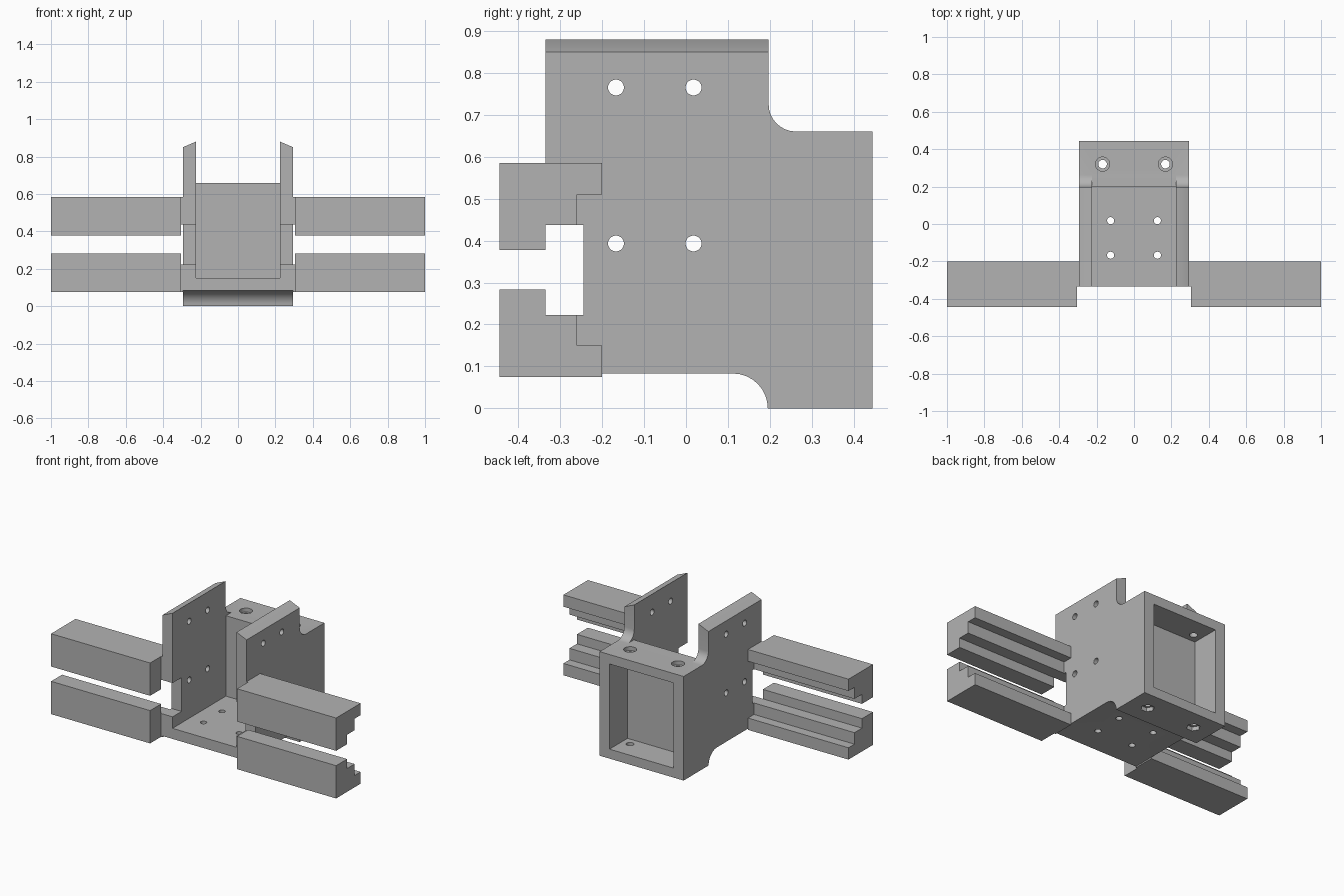
import bpy, bmesh
from math import sin, cos, pi, radians

cube = bpy.data.objects.get("Cube")
if cube:
    bpy.data.objects.remove(cube, do_unlink=True)

grey = bpy.data.materials.new("mid grey")
grey.use_nodes = True
grey.diffuse_color = (0.45, 0.45, 0.45, 1)
grey.node_tree.nodes["Principled BSDF"].inputs["Base Color"].default_value = (0.45, 0.45, 0.45, 1)

PLACE = {"x": lambda a, b, t: (t, a, b),
         "y": lambda a, b, t: (a, t, b),
         "z": lambda a, b, t: (a, b, t)}


def prism(name, axis, outline, start, end):
    """Extrude a closed outline along one axis."""
    bm = bmesh.new()
    lower = [bm.verts.new(PLACE[axis](a, b, start)) for a, b in outline]
    upper = [bm.verts.new(PLACE[axis](a, b, end)) for a, b in outline]
    bm.faces.new(lower)
    bm.faces.new(upper)
    n = len(outline)
    for i in range(n):
        j = (i + 1) % n
        bm.faces.new((lower[i], lower[j], upper[j], upper[i]))
    bmesh.ops.recalc_face_normals(bm, faces=bm.faces)
    mesh = bpy.data.meshes.new(name)
    bm.to_mesh(mesh)
    bm.free()
    mesh.materials.append(grey)
    obj = bpy.data.objects.new(name, mesh)
    bpy.context.collection.objects.link(obj)
    return obj


def arc(ca, cb, r, deg0, deg1, steps=8):
    angles = [radians(deg0 + (deg1 - deg0) * i / steps) for i in range(steps + 1)]
    return [(ca + r * cos(t), cb + r * sin(t)) for t in angles]


def ring(ca, cb, r, n=24):
    return [(ca + r * cos(2 * pi * i / n), cb + r * sin(2 * pi * i / n)) for i in range(n)]


def rect(a0, a1, b0, b1):
    return [(a0, b0), (a1, b0), (a1, b1), (a0, b1)]


def cut(target, cutter):
    mod = target.modifiers.new("cut", "BOOLEAN")
    mod.operation = "DIFFERENCE"
    mod.solver = "EXACT"
    mod.object = cutter
    bpy.context.view_layer.objects.active = target
    bpy.ops.object.modifier_apply(modifier=mod.name)
    bpy.data.objects.remove(cutter, do_unlink=True)


# Bracket: full side silhouette with front notch and two fillets
HALF, INNER = 0.295, 0.225
outline = [(-0.335, 0.083)] + arc(0.112, 0, 0.083, 90, 0) + [(0.445, 0), (0.445, 0.66)]
outline += arc(0.262, 0.725, 0.065, 270, 180)
outline += [(0.197, 0.88), (-0.335, 0.88), (-0.335, 0.437), (-0.245, 0.437),
            (-0.245, 0.223), (-0.335, 0.223)]
bracket = prism("bracket", "x", outline, -HALF, HALF)

# Open channel between the side plates, and the rear pocket
channel = [(-1, 0.15), (0.2, 0.15), (0.2, 0.66), (0.262, 0.66), (0.32, 0.72), (0.32, 1), (-1, 1)]
cut(bracket, prism("channel", "x", channel, -INNER, INNER))
cut(bracket, prism("pocket", "y", rect(-INNER, INNER, 0.06, 0.6), 0.265, 0.6))

for s in (-1, 1):
    # Sloped tops of the side plates
    slope = [(s * 0.155, 0.91), (s * 0.365, 0.82), (s * 0.365, 1), (s * 0.155, 1)]
    cut(bracket, prism("slope", "y", slope, -0.5, 0.4))
    # Rear bolt holes: round seat on top, hexagonal seat underneath
    cut(bracket, prism("bolt_hole", "z", ring(s * 0.168, 0.32, 0.023), -0.1, 0.8))
    cut(bracket, prism("bolt_seat", "z", ring(s * 0.168, 0.32, 0.038), 0.635, 0.8))
    cut(bracket, prism("nut_seat", "z", ring(s * 0.168, 0.32, 0.04, 6), -0.1, 0.025))

# Screw holes through the floor and both side plates
for y in (-0.167, 0.018):
    for x in (-0.125, 0.125):
        cut(bracket, prism("floor_hole", "z", ring(x, y, 0.019), 0, 0.25))
    for z in (0.393, 0.765):
        cut(bracket, prism("side_hole", "x", ring(y, z, 0.019), -0.5, 0.5))

bpy.ops.object.select_all(action="DESELECT")
bracket.select_set(True)
bpy.context.view_layer.objects.active = bracket
bpy.ops.object.shade_smooth_by_angle(angle=radians(30))

# Stepped rails: lower outline is mirrored in height for the upper pair
tongue = [(-0.335, 0.075), (-0.2, 0.075), (-0.2, 0.15), (-0.26, 0.15), (-0.26, 0.223), (-0.335, 0.223)]
rail = [(-0.445, 0.075)] + tongue[1:] + [(-0.335, 0.283), (-0.445, 0.283)]
for side, s in (("right", -1), ("left", 1)):
    for level in ("lower", "upper"):
        flip = (lambda p: (p[0], 0.66 - p[1])) if level == "upper" else (lambda p: p)
        prism(f"{level}_{side}_rail", "x", [flip(p) for p in rail], s * 0.305, s)
        prism(f"{level}_{side}_rail_tongue", "x", [flip(p) for p in tongue], s * HALF, s * 0.305)
